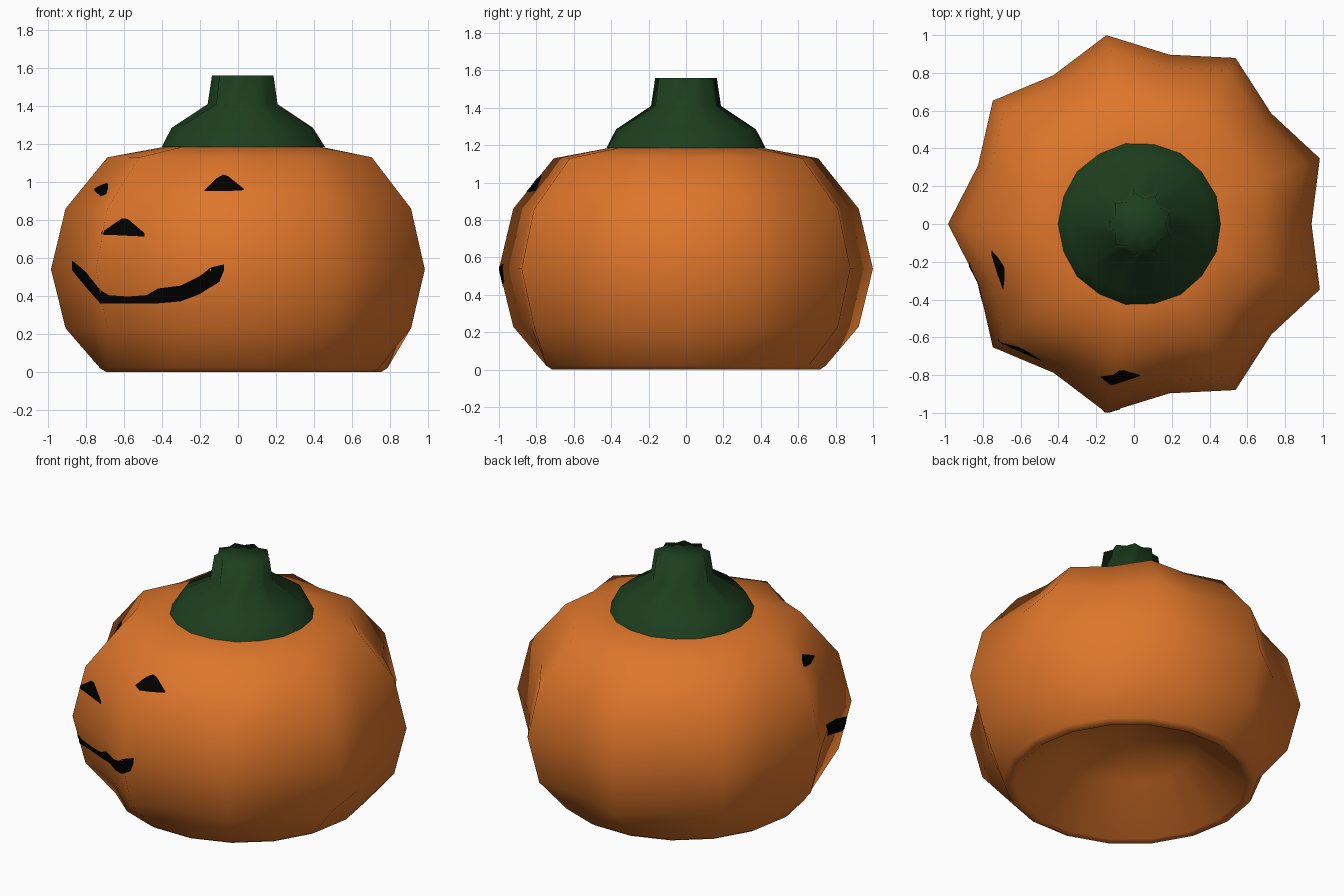
import bpy, bmesh, math
from mathutils import Vector
from mathutils.bvhtree import BVHTree

if "Cube" in bpy.data.objects:
    bpy.data.objects.remove(bpy.data.objects["Cube"])

CX = 0.03      # axis of the pumpkin
LOBES = 9


def material(name, rgb):
    m = bpy.data.materials.new(name)
    m.diffuse_color = (*rgb, 1)
    m.use_nodes = True
    m.node_tree.nodes["Principled BSDF"].inputs["Base Color"].default_value = m.diffuse_color
    return m


orange = material("orange skin", (0.73, 0.18, 0.024))
green = material("dark green stem", (0.012, 0.049, 0.013))
black = material("black face", (0.0, 0.0, 0.0))


def finish(name, bm, mat, angle=60):
    me = bpy.data.meshes.new(name)
    bm.to_mesh(me)
    ob = bpy.data.objects.new(name, me)
    bpy.context.collection.objects.link(ob)
    me.materials.append(mat)
    bpy.ops.object.select_all(action='DESELECT')
    ob.select_set(True)
    bpy.context.view_layer.objects.active = ob
    bpy.ops.object.shade_smooth_by_angle(angle=math.radians(angle))
    return ob


def lobed_lathe(profile, cap_z, base_z=None):
    """Rings of (z, ridge radius, valley radius), closed by centre points."""
    bm = bmesh.new()
    n = LOBES * 2
    rings = []
    for z, ridge, valley in profile:
        ring = []
        for i in range(n):
            a = math.pi + i * 2 * math.pi / n
            r = valley if i % 2 else ridge
            ring.append(bm.verts.new((CX + r * math.cos(a), r * math.sin(a), z)))
        rings.append(ring)
    for lo, hi in zip(rings, rings[1:]):
        for i in range(n):
            j = (i + 1) % n
            bm.faces.new((lo[i], lo[j], hi[j], hi[i]))
    tip = bm.verts.new((CX, 0, cap_z))
    for i in range(n):
        bm.faces.new((rings[-1][i], rings[-1][(i + 1) % n], tip))
    if base_z is not None:
        foot = bm.verts.new((CX, 0, base_z))
        for i in range(n):
            bm.faces.new((rings[0][(i + 1) % n], rings[0][i], foot))
    bm.normal_update()
    return bm


# Pumpkin body with a rounded rim and a deeply hollowed underside
body = lobed_lathe([(0.24, 0.40, 0.40), (0.01, 0.69, 0.69), (0.0, 0.725, 0.725),
                    (0.02, 0.757, 0.757),
                    (0.23, 0.938, 0.841), (0.54, 1.015, 0.91),
                    (0.86, 0.938, 0.841), (1.13, 0.718, 0.644),
                    (1.185, 0.42, 0.41)], 1.18, 0.38)
finish("pumpkin_body", body, orange)

# Stem: round foot narrowing into a ribbed stalk
stem = lobed_lathe([(1.185, 0.432, 0.428), (1.285, 0.38, 0.365),
                    (1.41, 0.19, 0.155), (1.56, 0.167, 0.135)], 1.555)
finish("stem", stem, green, 180)

# Carved face: strips of (x, bottom z, top z) projected onto the body from the front
tree = BVHTree.FromBMesh(body)


def face_plate(name, columns, steps=6, rows=6):
    bm = bmesh.new()
    grid = []
    samples = []
    for a, b in zip(columns, columns[1:]):
        samples += [Vector(a).lerp(Vector(b), k / steps) for k in range(steps)]
    samples.append(Vector(columns[-1]))
    for x, lo, hi in samples:
        col = []
        for k in range(rows + 1):
            z = lo + (hi - lo) * k / rows
            hit, normal, _, _ = tree.ray_cast(Vector((x, -3, z)), Vector((0, 1, 0)))
            col.append(bm.verts.new(hit + normal * 0.004))
        grid.append(col)
    for c, d in zip(grid, grid[1:]):
        for k in range(rows):
            bm.faces.new((c[k], d[k], d[k + 1], c[k + 1]))
    finish(name, bm, black)


face_plate("right_eye", [(-0.175, 0.95, 0.955), (-0.11, 0.95, 1.02), (-0.08, 0.95, 1.037),
                         (-0.055, 0.95, 1.03), (0.03, 0.955, 0.962)])
face_plate("left_eye", [(-0.752, 0.95, 0.965), (-0.72, 0.922, 0.982),
                        (-0.69, 0.935, 0.992), (-0.682, 0.965, 0.99)])
face_plate("nose", [(-0.715, 0.722, 0.735), (-0.61, 0.718, 0.808),
                    (-0.58, 0.716, 0.805), (-0.49, 0.712, 0.73)])
face_plate("mouth", [(-0.87, 0.535, 0.585), (-0.80, 0.45, 0.53), (-0.72, 0.36, 0.43),
                     (-0.68, 0.362, 0.405), (-0.58, 0.362, 0.398), (-0.48, 0.36, 0.405),
                     (-0.42, 0.362, 0.44), (-0.30, 0.372, 0.455), (-0.20, 0.41, 0.505),
                     (-0.14, 0.45, 0.55), (-0.10, 0.475, 0.56), (-0.075, 0.535, 0.565)])
